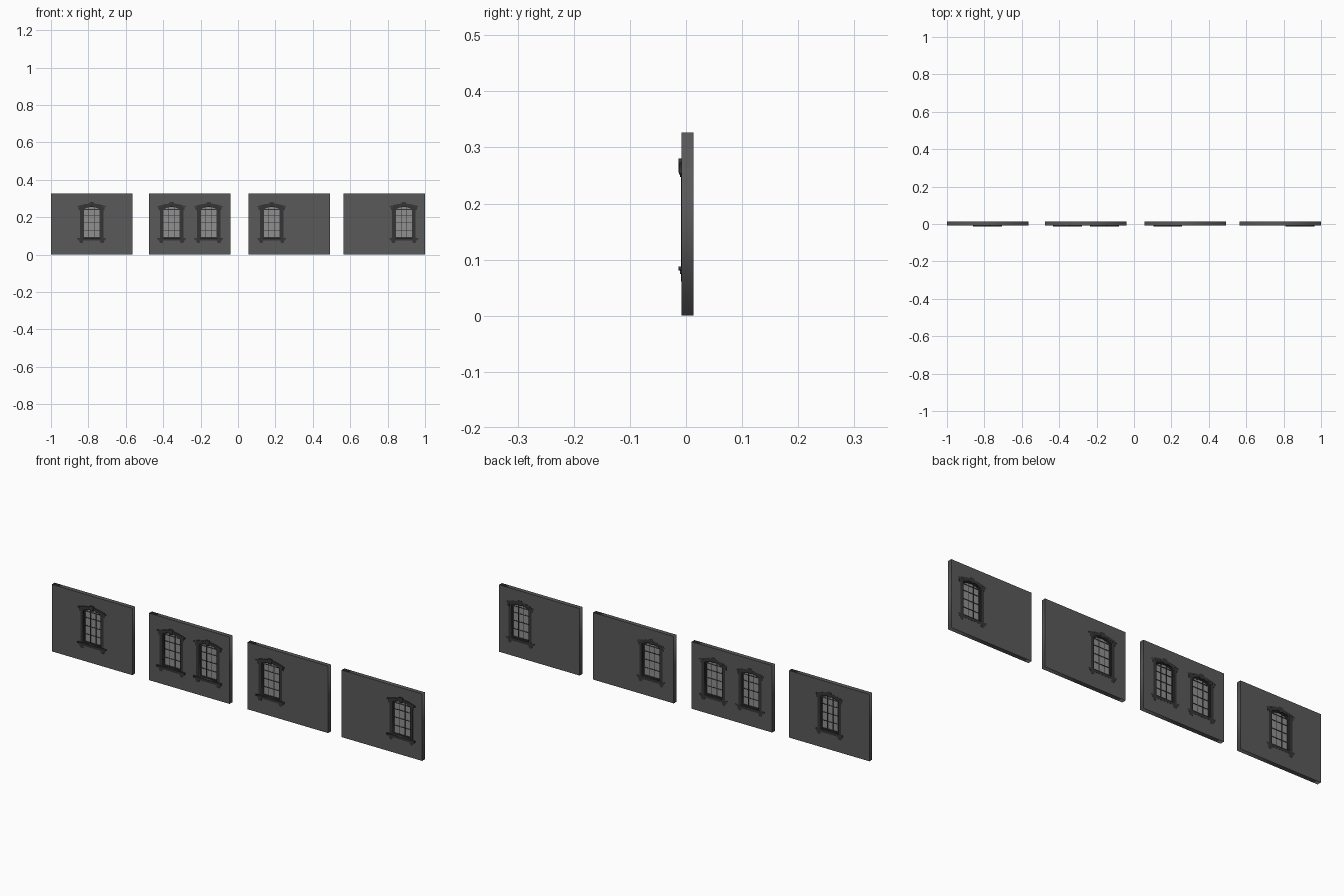
import bpy, bmesh, math
from mathutils import Matrix

if "Cube" in bpy.data.objects:
    bpy.data.objects.remove(bpy.data.objects["Cube"])

H = 0.327                                    # wall height
WALL_FRONT, WALL_BACK, TRIM_BACK = -0.008, 0.0132, 0.0138


def material(name, v):
    m = bpy.data.materials.new(name)
    m.diffuse_color = (v, v, v, 1)
    m.use_nodes = True
    m.node_tree.nodes["Principled BSDF"].inputs["Base Color"].default_value = m.diffuse_color
    return m


WALL = material("dark_wall", 0.10)
TRIM = material("dark_trim", 0.035)
GLASS = material("grey_glass", 0.28)


def panel(name, loops, y0, y1, mat):
    """Extrude closed x-z outlines (inner loops become holes) from y0 to y1."""
    cu = bpy.data.curves.new(name, 'CURVE')
    cu.dimensions, cu.fill_mode = '2D', 'BOTH'
    cu.extrude = (y1 - y0) / 2
    for pts in loops:
        sp = cu.splines.new('POLY')
        sp.points.add(len(pts) - 1)
        for p, (x, z) in zip(sp.points, pts):
            p.co = (x, z, 0, 1)
        sp.use_cyclic_u = True
    tmp = bpy.data.objects.new(name + "_tmp", cu)
    bpy.context.collection.objects.link(tmp)
    dg = bpy.context.evaluated_depsgraph_get()
    me = bpy.data.meshes.new_from_object(tmp.evaluated_get(dg))
    bpy.data.objects.remove(tmp)
    me.transform(Matrix.Translation((0, (y0 + y1) / 2, 0)) @ Matrix.Rotation(math.pi / 2, 4, 'X'))
    bm = bmesh.new()
    bm.from_mesh(me)
    bmesh.ops.remove_doubles(bm, verts=bm.verts, dist=1e-5)
    bmesh.ops.recalc_face_normals(bm, faces=bm.faces)
    bm.to_mesh(me)
    bm.free()
    me.materials.clear()
    me.materials.append(mat)
    ob = bpy.data.objects.new(name, me)
    bpy.context.collection.objects.link(ob)
    return ob


def rect(x0, x1, z0, z1):
    return [(x0, z0), (x1, z0), (x1, z1), (x0, z1)]


def arc(cx, half, spring, crown, n=10):
    """Shallow arch points from right to left."""
    return [(cx + half * t, spring + (crown - spring) * (1 - t * t))
            for t in [1 - 2 * i / n for i in range(n + 1)]]


def arched(cx, half, base, spring, crown):
    return [(cx - half, base), (cx + half, base)] + arc(cx, half, spring, crown)


def band(cx, half, spring, crown, thick):
    return arc(cx, half, spring, crown) + arc(cx, half, spring + thick, crown + thick)[::-1]


def window(c):
    opening = arched(c, 0.047, 0.088, 0.246, 0.259)
    # glazing and bars
    panel("glass", [opening], 0.002, 0.004, GLASS)
    panel("sash", [opening, arched(c, 0.042, 0.094, 0.242, 0.254)], -0.002, 0.008, TRIM)
    for x in (-0.0145, 0.0145):
        panel("upright_bar", [rect(c + x - 0.0015, c + x + 0.0015, 0.09, 0.255)], 0, 0.006, TRIM)
    for z in (0.130, 0.170, 0.210, 0.241):
        panel("cross_bar", [rect(c - 0.045, c + 0.045, z - 0.0015, z + 0.0015)], 0, 0.006, TRIM)
    # stepped casing
    panel("casing", [arched(c, 0.063, 0.084, 0.249, 0.264), opening],
          -0.0090, TRIM_BACK - 0.0003, TRIM)
    # arched hood with stepped moulding
    panel("hood_lower", [band(c, 0.069, 0.247, 0.262, 0.006)], -0.0105, TRIM_BACK, TRIM)
    panel("hood_upper", [band(c, 0.076, 0.252, 0.267, 0.006)], -0.0125, TRIM_BACK, TRIM)
    panel("keystone", [[(c - 0.007, 0.255), (c + 0.007, 0.255), (c + 0.012, 0.277),
                        (c + 0.009, 0.280), (c - 0.009, 0.280), (c - 0.012, 0.277)]],
          -0.0138, TRIM_BACK, TRIM)
    # sill and brackets
    panel("sill_top", [rect(c - 0.077, c + 0.077, 0.081, 0.088)], -0.0138, TRIM_BACK, TRIM)
    panel("sill_base", [rect(c - 0.071, c + 0.071, 0.074, 0.081)], -0.0105, TRIM_BACK, TRIM)
    for s in (-1, 1):
        b = c + s * 0.056
        panel("sill_bracket", [[(b - 0.006, 0.061), (b + 0.006, 0.061), (b + 0.010, 0.068),
                                (b + 0.010, 0.074), (b - 0.010, 0.074), (b - 0.010, 0.068)]],
              -0.0092, TRIM_BACK, TRIM)
        panel("hood_ear", [rect(c + s * 0.064 - 0.006, c + s * 0.064 + 0.006, 0.238, 0.252)],
              -0.0092, TRIM_BACK, TRIM)
    return opening


# four wall sections, each pierced by its windows
for x0, x1, centres in [(-1.0, -0.565, [-0.7825]), (-0.475, -0.040, [-0.355, -0.157]),
                        (0.057, 0.492, [0.180]), (0.565, 1.0, [0.887])]:
    holes = [window(c) for c in centres]
    panel("wall_section", [rect(x0, x1, 0, H)] + holes, WALL_FRONT, WALL_BACK, WALL)
